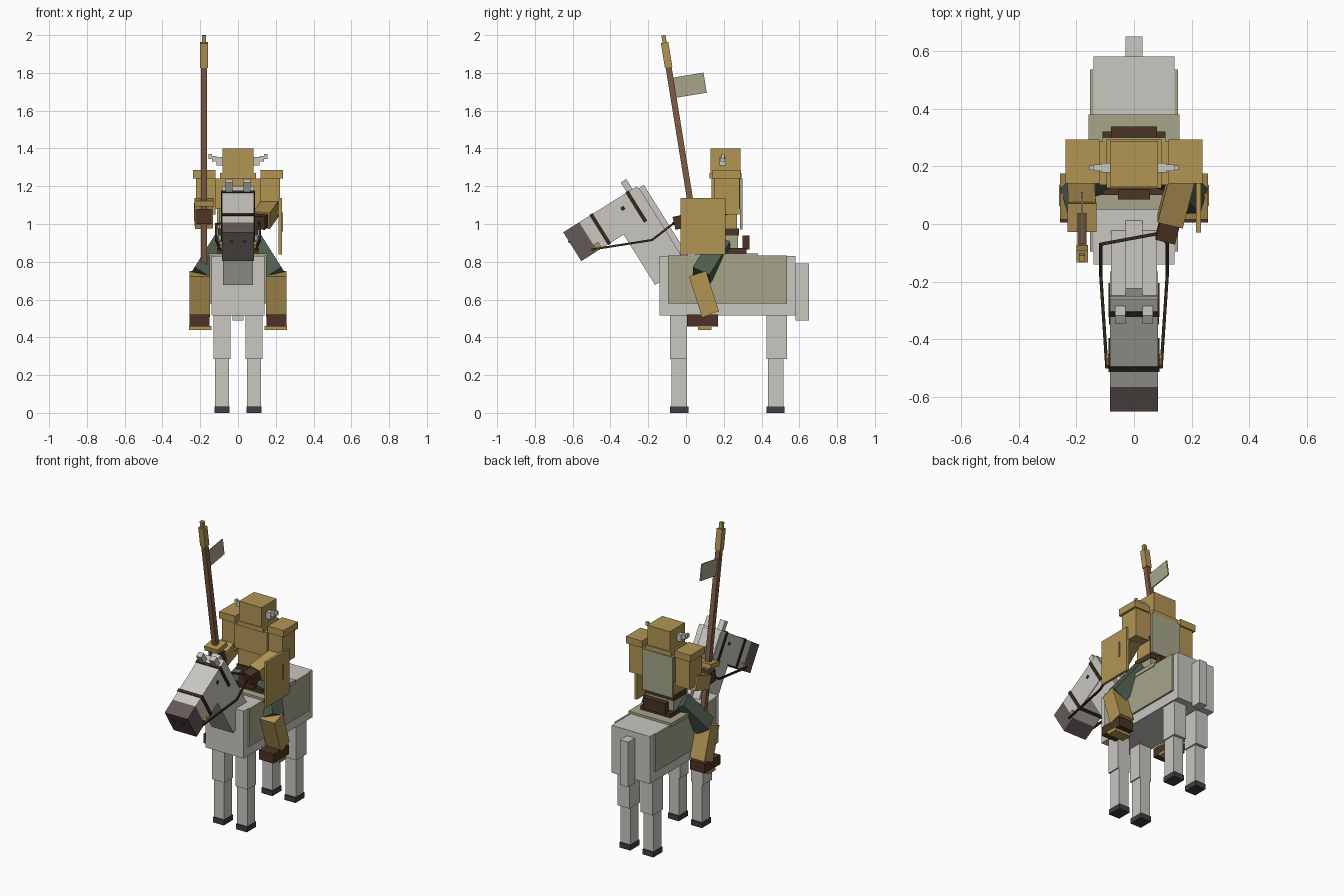
import bpy, math
from mathutils import Vector, Matrix

if "Cube" in bpy.data.objects:
    bpy.data.objects.remove(bpy.data.objects["Cube"])


def lin(c):
    c /= 255
    return c / 12.92 if c <= 0.04045 else ((c + 0.055) / 1.055) ** 2.4


def mat(name, r, g, b):
    m = bpy.data.materials.new(name)
    m.diffuse_color = (lin(r), lin(g), lin(b), 1)
    m.use_nodes = True
    m.node_tree.nodes["Principled BSDF"].inputs["Base Color"].default_value = m.diffuse_color
    return m


GREY = mat("pale_grey_coat", 200, 199, 193)
MUZZLE = mat("muzzle_grey", 100, 90, 88)
HOOF = mat("hoof_charcoal", 62, 62, 65)
GOLD = mat("ochre_armour", 178, 149, 84)
OLIVE = mat("olive_cloth", 166, 166, 139)
BROWN = mat("dark_brown_leather", 76, 52, 37)
WOOD = mat("wood_brown", 128, 92, 67)
STRAP = mat("strap_dark", 52, 40, 27)
GREEN = mat("dark_green_trousers", 78, 92, 78)


def make(name, m, size, matrix):
    """Box of the given size, placed by a matrix."""
    x, y, z = (s / 2 for s in size)
    v = [matrix @ Vector((i, j, k)) for i in (-x, x) for j in (-y, y) for k in (-z, z)]
    f = [(0, 1, 3, 2), (4, 6, 7, 5), (0, 4, 5, 1), (2, 3, 7, 6), (0, 2, 6, 4), (1, 5, 7, 3)]
    me = bpy.data.meshes.new(name)
    me.from_pydata(v, [], f)
    me.materials.append(m)
    ob = bpy.data.objects.new(name, me)
    bpy.context.collection.objects.link(ob)
    return ob


def box(name, m, x0, x1, y0, y1, z0, z1):
    return make(name, m, (x1 - x0, y1 - y0, z1 - z0),
                Matrix.Translation(((x0 + x1) / 2, (y0 + y1) / 2, (z0 + z1) / 2)))


def pair(name, m, x0, x1, *yz):
    box("left_" + name, m, x0, x1, *yz)
    box("right_" + name, m, -x1, -x0, *yz)


def tilted(name, m, centre, size, deg):
    return make(name, m, size, Matrix.Translation(centre) @ Matrix.Rotation(math.radians(deg), 4, 'X'))


def beam(name, m, a, b, w, d=None):
    """Box running from a to b; w is its side-to-side width, d its depth."""
    a, b = Vector(a), Vector(b)
    z = (b - a).normalized()
    x = Vector((0, 1, 0)).cross(z) if abs(z.y) < 0.7 else Vector((1, 0, 0))
    x = (x - z * x.dot(z)).normalized()
    r = Matrix((x, z.cross(x), z)).transposed().to_4x4()
    return make(name, m, (w, d or w, (b - a).length), Matrix.Translation((a + b) / 2) @ r)


# Horse trunk, tail and legs
box("horse_body", GREY, -0.14, 0.14, -0.14, 0.58, 0.515, 0.83)
box("horse_tail", GREY, -0.03, 0.03, 0.58, 0.65, 0.49, 0.79)
for part, y in (("front", -0.085), ("rear", 0.425)):
    w = 0.09 if part == "front" else 0.11
    pair(part + "_upper_leg", GREY, 0.04, 0.13, y, y + w, 0.285, 0.515)
    pair(part + "_lower_leg", GREY, 0.048, 0.122, y + 0.008, y + 0.09, 0.035, 0.285)
    pair(part + "_hoof", HOOF, 0.045, 0.125, y, y + 0.097, 0, 0.035)

# Neck and mane lean forward
TILT = 32
c, s = math.cos(math.radians(TILT)), math.sin(math.radians(TILT))
tilted("horse_neck", GREY, (0, -0.193 - 0.015 * c, 0.942 - 0.015 * s), (0.16, 0.2, 0.48), TILT)
tilted("horse_mane", GREY, (0, -0.193 + 0.1 * c, 0.942 + 0.1 * s), (0.06, 0.03, 0.48), TILT)


def on_head(name, m, x, u, v, size):
    """Box in the head frame: u runs to the nose, v runs down from the crown."""
    return tilted(name, m, (x, -0.26 - u * c + v * s, 1.2 - u * s - v * c), size, TILT)


# Horse head, bridle, eyes and ears
on_head("horse_head", GREY, 0, 0.18, 0.09, (0.168, 0.36, 0.18))
on_head("horse_muzzle", MUZZLE, 0, 0.41, 0.09, (0.168, 0.10, 0.18))
on_head("noseband", STRAP, 0, 0.285, 0.09, (0.178, 0.02, 0.188))
on_head("browband", STRAP, 0, 0.06, 0.09, (0.178, 0.02, 0.188))
for side, k in (("left", 1), ("right", -1)):
    on_head(side + "_ear", GREY, k * 0.048, 0.045, -0.03, (0.037, 0.035, 0.065))
    on_head(side + "_horse_eye", STRAP, k * 0.084, 0.125, 0.06, (0.006, 0.02, 0.02))
    on_head(side + "_nostril", HOOF, k * 0.035, 0.461, 0.06, (0.015, 0.006, 0.012))
    on_head(side + "_bit", GOLD, k * 0.09, 0.345, 0.155, (0.014, 0.03, 0.03))
    hand = (0.1, -0.03, 1.02)
    beam(side + "_front_rein", STRAP, (k * 0.094, -0.5, 0.865), (k * 0.115, -0.18, 0.915), 0.011)
    beam(side + "_middle_rein", STRAP, (k * 0.115, -0.18, 0.915), (k * 0.115, -0.07, 1.0), 0.011)
    beam(side + "_back_rein", STRAP, (k * 0.115, -0.07, 1.0), hand, 0.011)

# Saddle cloths and saddle
pair("side_cloth", OLIVE, 0.14, 0.152, -0.095, 0.535, 0.58, 0.832)
box("saddle_blanket", OLIVE, -0.157, 0.157, 0.05, 0.38, 0.82, 0.845)
box("saddle_seat", BROWN, -0.11, 0.11, 0.1, 0.32, 0.845, 0.872)
box("saddle_cantle", BROWN, -0.08, 0.08, 0.3, 0.337, 0.865, 0.94)
box("saddle_pommel", BROWN, -0.055, 0.055, 0.085, 0.12, 0.865, 0.95)

# Rider trunk
box("tunic", OLIVE, -0.1, 0.1, 0.14, 0.275, 0.872, 0.94)
box("belt", BROWN, -0.105, 0.105, 0.135, 0.28, 0.94, 0.975)
box("waist", GOLD, -0.1, 0.1, 0.145, 0.27, 0.975, 1.1)
box("chest", GOLD, -0.12, 0.12, 0.135, 0.285, 1.08, 1.24)
box("back_cape", OLIVE, -0.11, 0.11, 0.285, 0.3, 0.97, 1.24)

# Helmet with stepped horns
box("collar", GOLD, -0.095, 0.095, 0.125, 0.295, 1.24, 1.27)
box("helmet", GOLD, -0.083, 0.083, 0.13, 0.288, 1.27, 1.4)
pair("horn_base", GREY, 0.083, 0.113, 0.178, 0.212, 1.31, 1.355)
pair("horn_middle", GREY, 0.113, 0.138, 0.183, 0.207, 1.33, 1.36)
pair("horn_tip", GREY, 0.138, 0.155, 0.187, 0.203, 1.345, 1.37)

# Arms: left hand holds the reins, right hand holds the lance
pair("shoulder_pad", GOLD, 0.12, 0.237, 0.14, 0.292, 1.24, 1.285)
pair("upper_arm", GOLD, 0.12, 0.222, 0.15, 0.282, 1.05, 1.24)
beam("left_forearm", GOLD, (0.175, 0.2, 1.09), (0.125, 0.01, 1.02), 0.09)
beam("left_hand", BROWN, (0.125, 0.01, 1.02), (0.108, -0.055, 1.005), 0.07)
beam("right_forearm", GOLD, (-0.185, 0.22, 1.07), (-0.18, 0.07, 1.02), 0.095)
beam("right_hand", BROWN, (-0.18, 0.075, 1.035), (-0.18, -0.0, 1.04), 0.078)

# Shield on the left side
box("shield", GOLD, 0.215, 0.232, -0.03, 0.208, 0.838, 1.138)
box("shield_ridge", GOLD, 0.232, 0.238, 0.138, 0.144, 0.96, 1.06)

# Lance with guard, point and pennant


def lance(t):
    return (-0.18, 0.078 - 0.162 * (t - 0.78), t)


beam("lance_shaft", WOOD, lance(0.78), lance(1.84), 0.032)
beam("lance_guard", GOLD, lance(1.1), lance(1.13), 0.1)
beam("lance_head", GOLD, lance(1.83), lance(1.96), 0.04)
beam("lance_point", GOLD, lance(1.95), lance(2.0), 0.022)
tilted("pennant", OLIVE, (-0.18, 0.02, 1.735), (0.008, 0.165, 0.108), 9.2)

# Rider legs, boots and stirrups
for side, k in (("left", 1), ("right", -1)):
    beam(side + "_thigh", GREEN, (k * 0.09, 0.19, 0.9), (k * 0.2, 0.08, 0.725), 0.1)
    tilted(side + "_shin", GOLD, (k * 0.203, 0.095, 0.63), (0.108, 0.095, 0.225), 18)
    box(side + "_boot", BROWN, k * 0.203 - 0.053, k * 0.203 + 0.053, 0.005, 0.17, 0.458, 0.52)
    box(side + "_stirrup", GOLD, k * 0.2 - 0.06, k * 0.2 + 0.06, 0.063, 0.135, 0.44, 0.459)
